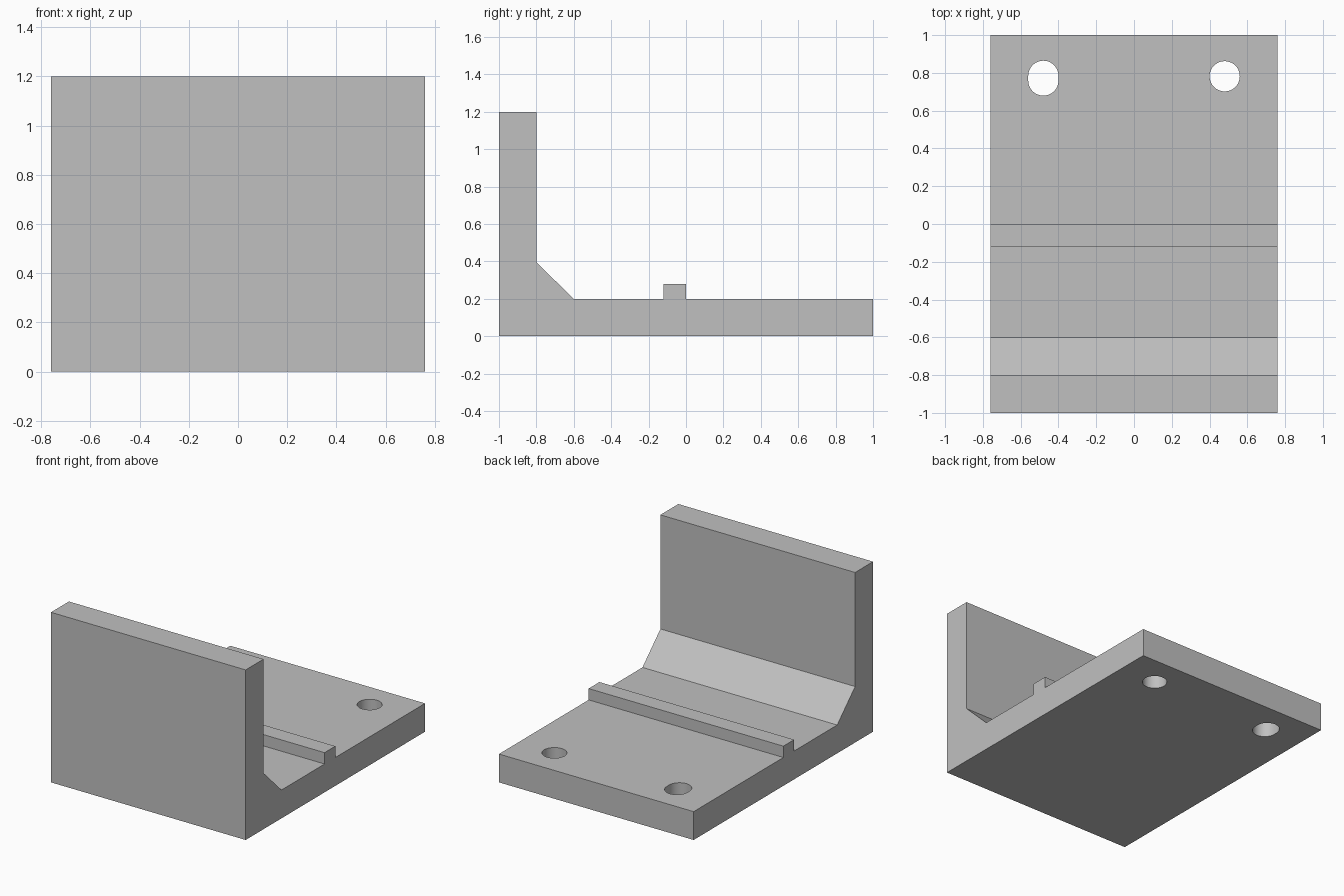
import bpy
import bmesh
import math

cube = bpy.data.objects.get("Cube")
if cube:
    bpy.data.objects.remove(cube, do_unlink=True)

HALF_WIDTH = 0.76
HOLE_RADIUS = 0.08

grey = bpy.data.materials.new("plain grey")
grey.use_nodes = True
grey.diffuse_color = (0.53, 0.53, 0.53, 1)
grey.node_tree.nodes["Principled BSDF"].inputs["Base Color"].default_value = grey.diffuse_color


def prism(name, points, offset):
    """Extrude a closed outline of 3D points along offset."""
    bm = bmesh.new()
    face = bm.faces.new([bm.verts.new(p) for p in points])
    result = bmesh.ops.extrude_face_region(bm, geom=[face], use_keep_orig=True)
    moved = [v for v in result["geom"] if isinstance(v, bmesh.types.BMVert)]
    bmesh.ops.translate(bm, verts=moved, vec=offset)
    bmesh.ops.recalc_face_normals(bm, faces=bm.faces)
    mesh = bpy.data.meshes.new(name)
    bm.to_mesh(mesh)
    bm.free()
    mesh.materials.append(grey)
    obj = bpy.data.objects.new(name, mesh)
    bpy.context.collection.objects.link(obj)
    return obj


def slot_outline(x, y, stretch, z, steps=24):
    """Round hole outline, lengthened along y by stretch."""
    points = []
    for side in (1, -1):
        start = 0 if side == 1 else math.pi
        last = steps + 1 if stretch else steps
        for i in range(last):
            a = start + math.pi * i / steps
            points.append((x + HOLE_RADIUS * math.cos(a),
                           y + side * stretch / 2 + HOLE_RADIUS * math.sin(a), z))
    return points


# Side profile: base plate, locating ridge, chamfered corner and upright wall
profile = [(-1, 0), (1, 0), (1, 0.2), (0, 0.2), (0, 0.28), (-0.12, 0.28),
           (-0.12, 0.2), (-0.6, 0.2), (-0.8, 0.395), (-0.8, 1.2), (-1, 1.2)]
bracket = prism("angle_bracket", [(-HALF_WIDTH, y, z) for y, z in profile],
                (2 * HALF_WIDTH, 0, 0))

# Mounting holes: one slotted, one round
holes = [("slot_cutter", -0.48, 0.772, 0.025), ("round_cutter", 0.48, 0.782, 0)]
for name, x, y, stretch in holes:
    cutter = prism(name, slot_outline(x, y, stretch, -0.1), (0, 0, 0.4))
    cutter.hide_render = True
    cut = bracket.modifiers.new(name, 'BOOLEAN')
    cut.operation = 'DIFFERENCE'
    cut.solver = 'EXACT'
    cut.object = cutter
    bpy.ops.object.select_all(action='DESELECT')
    bracket.select_set(True)
    bpy.context.view_layer.objects.active = bracket
    bpy.ops.object.modifier_apply(modifier=name)
    bpy.data.objects.remove(cutter, do_unlink=True)

bpy.ops.object.shade_smooth_by_angle(angle=math.radians(30))
